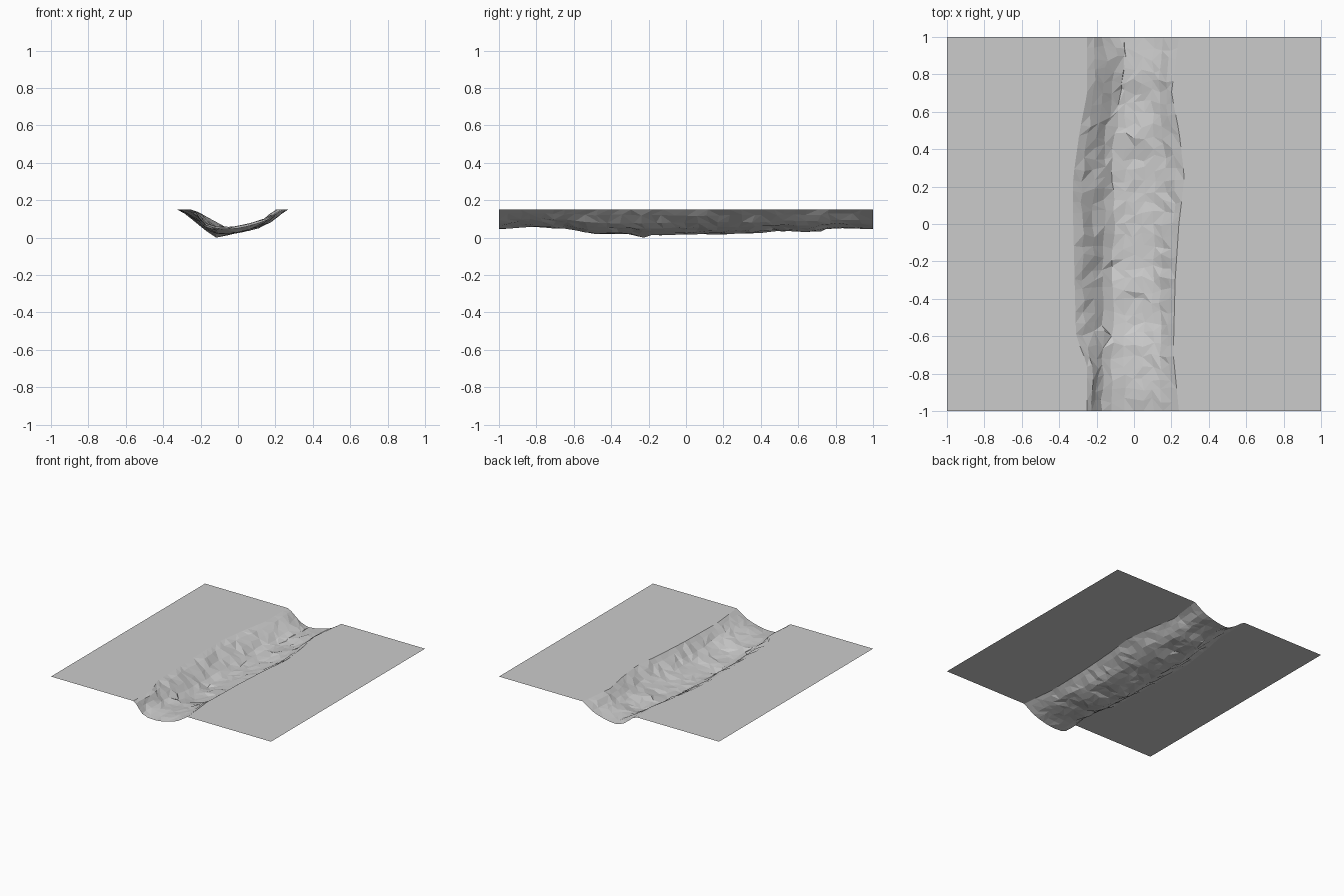
import bpy, bmesh, random

cube = bpy.data.objects.get("Cube")
if cube:
    bpy.data.objects.remove(cube, do_unlink=True)

random.seed(7)
TOP = 0.15
ROWS = 34

# Single stone grey for the whole ground
grey = bpy.data.materials.new("stone_grey")
grey.use_nodes = True
colour = (0.6, 0.6, 0.6, 1)
grey.diffuse_color = colour
grey.node_tree.nodes["Principled BSDF"].inputs["Base Color"].default_value = colour

# Outlines along the length: (y, value)
LEFT_RIM = [(-1, -.25), (-.75, -.25), (-.6, -.31), (0, -.325), (.25, -.325), (.5, -.29), (.7, -.25), (1, -.25)]
RIGHT_RIM = [(-1, .24), (-.7, .21), (-.3, .22), (0, .24), (.25, .27), (.5, .24), (.7, .2), (1, .24)]
LEFT_TOE = [(-1, -.17), (0, -.16), (.4, -.16), (.7, -.12), (.92, -.09), (1, -.13)]
FLOOR = [(-1, .045), (-.9, .055), (-.65, .05), (-.5, .02), (-.4, .015), (-.2, .006), (0, .012),
         (.4, .02), (.5, .03), (.68, .028), (.78, .045), (1, .045)]
# Ledges that step up across the middle of the floor
LEDGE = [(-.5, 0), (-.43, 0), (-.36, .018), (-.1, .01), (.36, .002), (.44, .018), (.6, .004),
         (.72, 0), (.79, .01), (.9, 0)]


def along(table, y):
    """Linear interpolation in an outline table."""
    if y <= table[0][0]:
        return table[0][1]
    for (y0, a), (y1, b) in zip(table, table[1:]):
        if y <= y1:
            return a + (b - a) * (y - y0) / (y1 - y0)
    return table[-1][1]


def section(y):
    """Cross-section of the channel from left rim to right rim."""
    rim_l, rim_r = along(LEFT_RIM, y), along(RIGHT_RIM, y)
    toe, low, step = along(LEFT_TOE, y), along(FLOOR, y), along(LEDGE, y)
    depth = TOP - low
    wall = [(rim_l + (toe - rim_l) * t, low + depth * h)
            for t, h in ((0, 1), (.3, .83), (.65, .5), (1, .2))]
    floor = [(toe + .05, low + .003), (-.05, low + step * .6),
             (0, low + .005 + step), (.05, low + .015 + step)]
    slope = [(.05 + (rim_r - .05) * t, low + depth * h)
             for t, h in ((.3, .29), (.55, .47), (.8, .76), (1, 1))]
    return wall + floor + slope


def build_sheet(name, rows):
    """Faceted sheet from rows of points, split along mixed diagonals."""
    bm = bmesh.new()
    grid = [[bm.verts.new(p) for p in row] for row in rows]
    for r0, r1 in zip(grid, grid[1:]):
        for i in range(len(r0) - 1):
            a, b, c, d = r0[i], r0[i + 1], r1[i + 1], r1[i]
            if random.random() < .5:
                tris = ((a, b, c), (a, c, d))
            else:
                tris = ((a, b, d), (b, c, d))
            for tri in tris:
                bm.faces.new(tri)
    mesh = bpy.data.meshes.new(name)
    bm.to_mesh(mesh)
    bm.free()
    mesh.materials.append(grey)
    obj = bpy.data.objects.new(name, mesh)
    bpy.context.collection.objects.link(obj)


# Channel rows, roughened everywhere except rims and ends
channel = []
for r in range(ROWS + 1):
    y = -1 + 2 * r / ROWS
    inner = 0 < r < ROWS
    row = []
    profile = section(y)
    for i, (x, z) in enumerate(profile):
        dx = dy = dz = 0
        if inner and 0 < i < len(profile) - 1:
            dx = random.uniform(-.01, .01)
            dy = random.uniform(-.018, .018)
            dz = random.uniform(-.002, .006)
        row.append((x + dx, y + dy, max(0, min(TOP, z + dz))))
    channel.append(row)
# Deepest point rests on the ground
low = min(p[2] for row in channel for p in row)
channel = [[(x, y, z if z > low else 0) for x, y, z in row] for row in channel]
build_sheet("riverbed", channel)

# Flat banks meeting the rims
build_sheet("right_bank", [[(-1, row[0][1], TOP), row[0]] for row in channel])
build_sheet("left_bank", [[row[-1], (1, row[-1][1], TOP)] for row in channel])
